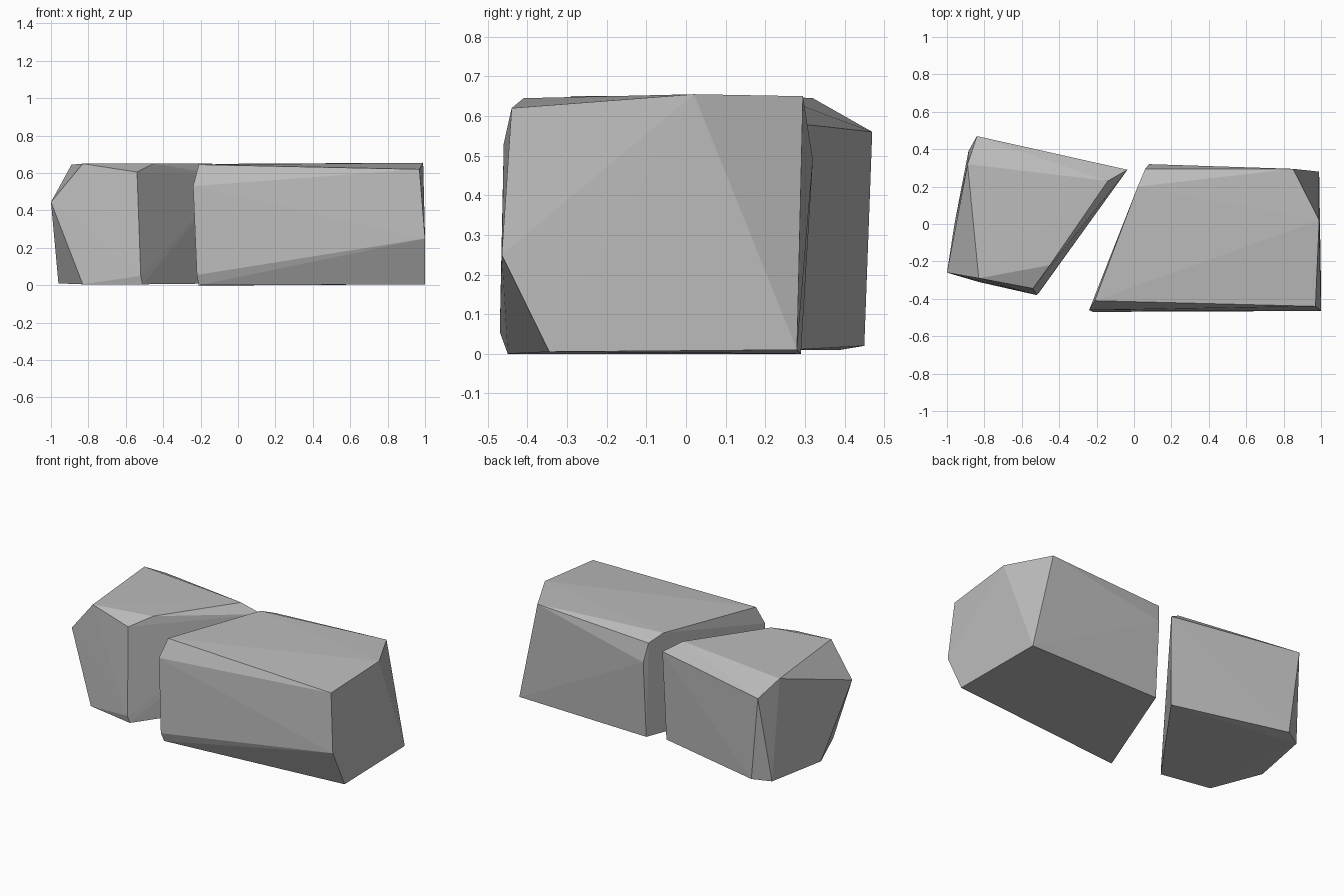
import bpy
import bmesh

cube = bpy.data.objects.get("Cube")
if cube:
    bpy.data.objects.remove(cube, do_unlink=True)

# One plain stone colour
stone = bpy.data.materials.new("stone_grey")
stone.use_nodes = True
colour = (0.5, 0.5, 0.5, 1)
stone.diffuse_color = colour
bsdf = next(n for n in stone.node_tree.nodes if n.type == "BSDF_PRINCIPLED")
bsdf.inputs["Base Color"].default_value = colour


def make_stone(name, corners):
    """Build a faceted block as the convex hull of its corners."""
    bm = bmesh.new()
    for co in corners:
        bm.verts.new(co)
    hull = bmesh.ops.convex_hull(bm, input=bm.verts)
    spare = {g for g in hull["geom_interior"] + hull["geom_unused"]
             if isinstance(g, bmesh.types.BMVert)}
    bmesh.ops.delete(bm, geom=list(spare), context="VERTS")
    bmesh.ops.recalc_face_normals(bm, faces=bm.faces)
    mesh = bpy.data.meshes.new(name)
    bm.to_mesh(mesh)
    bm.free()
    mesh.materials.append(stone)
    block = bpy.data.objects.new(name, mesh)
    bpy.context.collection.objects.link(block)
    return block


# Long block: base, bevelled front, then top rim
long_base = [(-.21, -.45, 0), (1, -.345, .005), (.99, .28, .01), (.08, .29, 0)]
long_middle = [(-.22, -.47, .055), (1, -.465, .25), (-.24, -.46, .53), (.08, .32, .49)]
long_top = [(-.21, -.41, .645), (.97, -.44, .62), (.99, .02, .655),
            (.85, .295, .65), (.06, .295, .61), (.02, .2, .65)]
make_stone("long_stone", long_base + long_middle + long_top)

# Short block: base, shoulder corners, then top rim
short_base = [(-.51, -.37, .005), (-.83, -.31, .005), (-.96, 0, .01),
              (-.885, .39, .01), (-.78, .45, .02), (-.05, .27, .01)]
short_middle = [(-.52, -.38, .05), (-1, -.26, .445), (-.84, .47, .56), (-.035, .29, .58)]
short_top = [(-.83, -.29, .65), (-.54, -.345, .605), (-.45, -.22, .65),
             (-.14, .23, .65), (-.89, .32, .645)]
make_stone("short_stone", short_base + short_middle + short_top)
